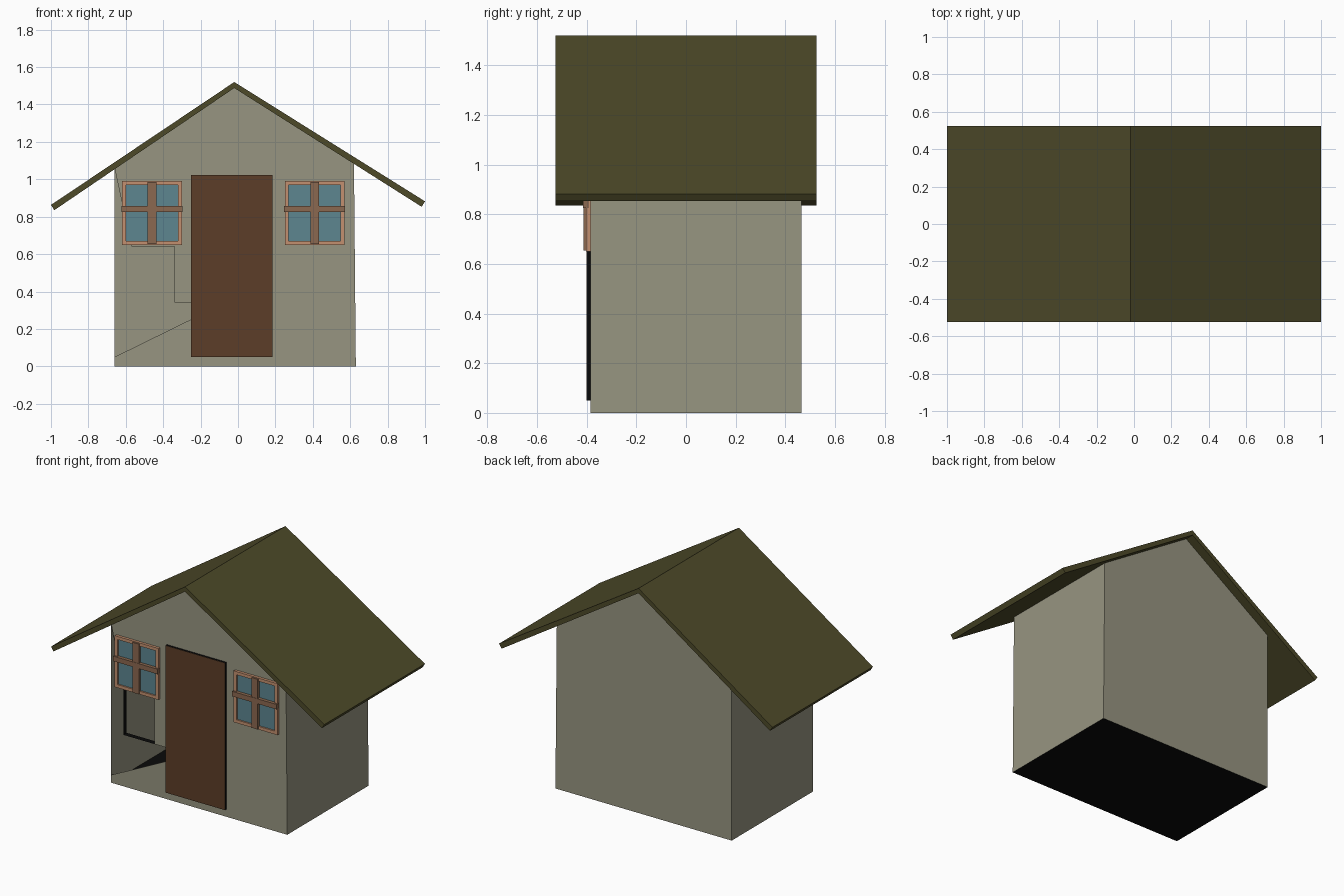
import bpy, bmesh

if "Cube" in bpy.data.objects:
    bpy.data.objects.remove(bpy.data.objects["Cube"])

def mat(name, r, g, b):
    m = bpy.data.materials.new(name)
    m.diffuse_color = (r, g, b, 1)
    m.use_nodes = True
    m.node_tree.nodes["Principled BSDF"].inputs["Base Color"].default_value = m.diffuse_color
    return m

PLASTER = mat("plaster", .31, .30, .22)
OLIVE = mat("olive_roof", .075, .068, .022)
BROWN = mat("door_brown", .107, .048, .021)
BLACK = mat("black", .003, .003, .003)
FRAME = mat("frame_wood", .55, .28, .16)
BAR = mat("bar_wood", .26, .14, .08)
GLASS = mat("glass", .11, .24, .28)

def finish(name, bm, material):
    me = bpy.data.meshes.new(name)
    bm.to_mesh(me)
    bm.free()
    me.materials.append(material)
    ob = bpy.data.objects.new(name, me)
    bpy.context.collection.objects.link(ob)
    return ob

def faces(name, polys, material):
    bm = bmesh.new()
    for p in polys:
        bm.faces.new([bm.verts.new(v) for v in p])
    bmesh.ops.remove_doubles(bm, verts=bm.verts, dist=1e-4)
    return finish(name, bm, material)

def prism(name, profile, y0, y1, material):
    # extrude an (x, z) profile along y
    bm = bmesh.new()
    f = bm.faces.new([bm.verts.new((x, y0, z)) for x, z in profile])
    ext = bmesh.ops.extrude_face_region(bm, geom=[f])
    vs = [g for g in ext["geom"] if isinstance(g, bmesh.types.BMVert)]
    bmesh.ops.translate(bm, verts=vs, vec=(0, y1 - y0, 0))
    bmesh.ops.recalc_face_normals(bm, faces=bm.faces)
    return finish(name, bm, material)

def box(name, x0, x1, y0, y1, z0, z1, material):
    return prism(name, [(x0, z0), (x1, z0), (x1, z1), (x0, z1)], y0, y1, material)

YF, YB = -.385, .465

# Walls: gabled shell
gable = [(-.66, 0), (.63, 0), (.62, 1.085), (-.02, 1.49), (-.66, 1.06)]
walls = [[(x, YB, z) for x, z in reversed(gable)]]
for a, b in ((1, 2), (4, 0)):
    (xa, za), (xb, zb) = gable[a], gable[b]
    walls.append([(xa, YF, za), (xa, YB, za), (xb, YB, zb), (xb, YF, zb)])
faces("walls", walls, PLASTER)

# Front wall with the open area below the left window
front = gable + [(-.57, .64), (-.34, .64), (-.34, .34), (-.07, .34), (-.66, .05)]
faces("front_wall", [[(x, YF, z) for x, z in front]], PLASTER)

# Floor and the edges of the wall opening
faces("floor", [[(-.66, YF, 0), (-.66, YB, 0), (.63, YB, 0), (.63, YF, 0)]], BLACK)
hole = [(-.57, .34), (-.34, .34), (-.34, .64), (-.57, .64)]
faces("opening_edges", [
    [(a[0], YF, a[1]), (b[0], YF, b[1]), (b[0], YF + .035, b[1]), (a[0], YF + .035, a[1])]
    for a, b in zip(hole, hole[1:] + hole[:1])], BLACK)

# Roof
prism("roof", [(-1, .863), (-.982, .835), (-.02, 1.488), (.982, .853), (1, .882), (-.02, 1.52)],
      -.525, .525, OLIVE)

# Door
box("door_slab", -.25, .185, -.399, YF, .05, 1.023, BLACK)
box("door_face", -.25, .185, -.401, -.399, .05, 1.023, BROWN)

# Windows
for side, cx in (("left", -.46), ("right", .41)):
    x0, x1, z0, z1, t = cx - .16, cx + .16, .65, .99, .021
    box(side + "_glass", x0 + t, x1 - t, -.393, YF, z0 + t, z1 - t, GLASS)
    for i, (a, b, c, d) in enumerate(((x0, x1, z0, z0 + t), (x0, x1, z1 - t, z1),
                                      (x0, x0 + t, z0 + t, z1 - t), (x1 - t, x1, z0 + t, z1 - t))):
        box(f"{side}_window_frame_{i}", a, b, -.403, YF, c, d, FRAME)
    box(side + "_upright_bar", cx - .023, cx + .023, -.413, -.39, z0 + .004, z1 - .004, BAR)
    box(side + "_cross_bar", x0 - .003, x1 + .003, -.415, -.39, .825, .858, BAR)
